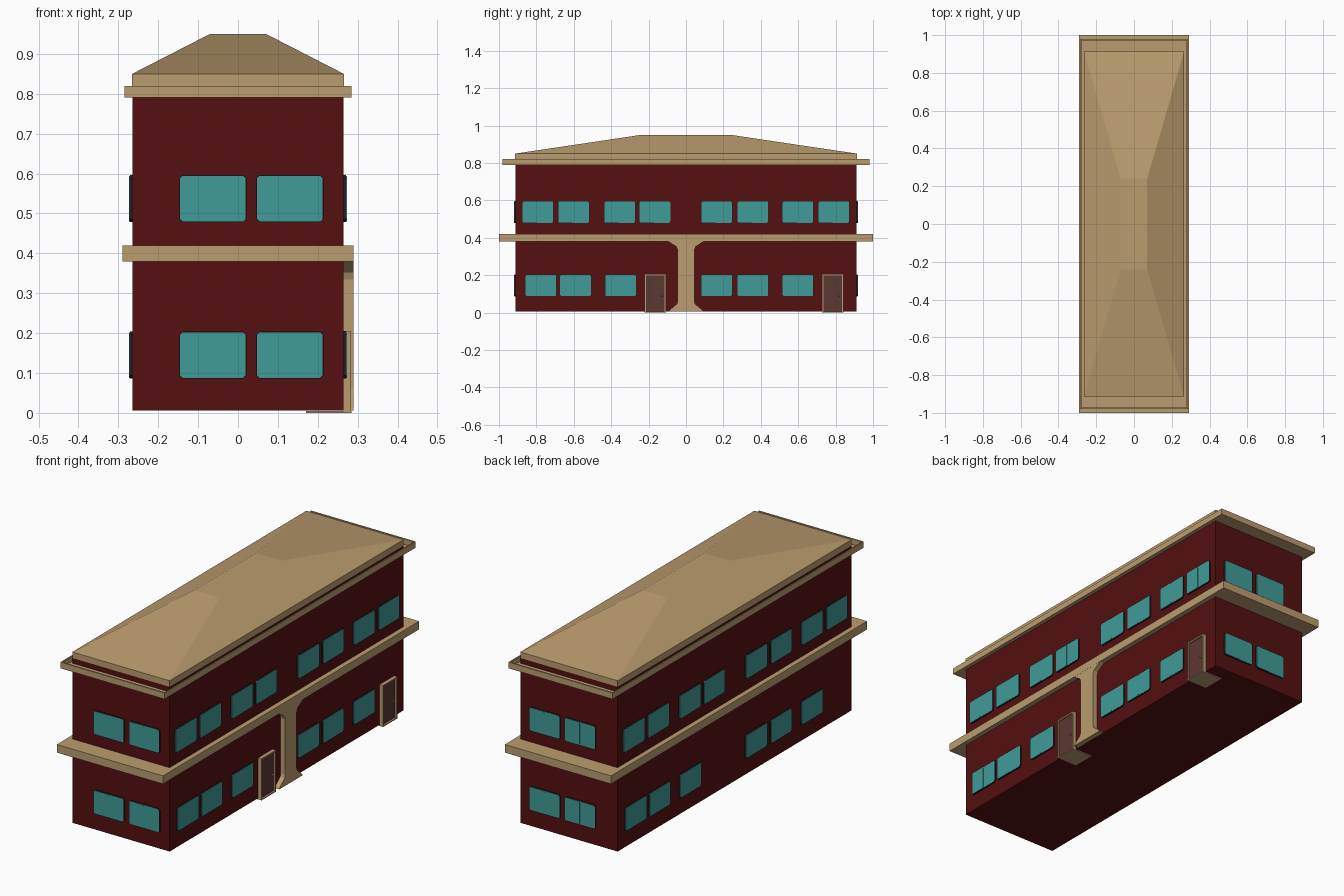
import bpy, bmesh, math
from mathutils import Matrix, Vector

if "Cube" in bpy.data.objects:
    bpy.data.objects.remove(bpy.data.objects["Cube"])

def material(name, rgb):
    m = bpy.data.materials.new(name)
    m.diffuse_color = (*rgb, 1)
    m.use_nodes = True
    m.node_tree.nodes["Principled BSDF"].inputs["Base Color"].default_value = m.diffuse_color
    return m

RED = material("dark red wall", (0.09, 0.005, 0.005))
TAN = material("tan trim", (0.50, 0.335, 0.16))
TEAL = material("teal glass", (0.05, 0.33, 0.31))
DARK = material("dark frame", (0.02, 0.012, 0.018))
BROWN = material("brown door", (0.105, 0.04, 0.032))
BRASS = material("pale knob", (0.35, 0.28, 0.2))

HX, HY = 0.265, 0.912  # half size of the walls

def finish(name, bm, mat):
    bmesh.ops.recalc_face_normals(bm, faces=bm.faces)
    me = bpy.data.meshes.new(name)
    bm.to_mesh(me)
    bm.free()
    me.materials.append(mat)
    ob = bpy.data.objects.new(name, me)
    bpy.context.collection.objects.link(ob)
    return ob

def box(name, lo, hi, mat, top_scale=(1, 1)):
    """Box between two corners; top_scale tapers its top about the origin."""
    bm = bmesh.new()
    bmesh.ops.create_cube(bm, size=1)
    for v in bm.verts:
        up = v.co.z > 0
        v.co = Vector([l + (c + 0.5) * (h - l) for c, l, h in zip(v.co, lo, hi)])
        if up:
            v.co.x *= top_scale[0]
            v.co.y *= top_scale[1]
    return finish(name, bm, mat)

def plate(name, outline, d0, d1, wall, mat):
    """Extrude a (u, z) outline outwards from a wall, from depth d0 to d1."""
    bm = bmesh.new()
    face = bm.faces.new([bm.verts.new((u, -d0, z)) for u, z in outline])
    new = bmesh.ops.extrude_face_region(bm, geom=[face])["geom"]
    bmesh.ops.translate(bm, vec=(0, d0 - d1, 0),
                        verts=[g for g in new if isinstance(g, bmesh.types.BMVert)])
    bm.transform(wall)
    return finish(name, bm, mat)

def rect(u0, u1, z0, z1, c=0):
    if not c:
        return [(u0, z0), (u1, z0), (u1, z1), (u0, z1)]
    return [(u0 + c, z0), (u1 - c, z0), (u1, z0 + c), (u1, z1 - c),
            (u1 - c, z1), (u0 + c, z1), (u0, z1 - c), (u0, z0 + c)]

def wall_matrix(angle, distance):
    return Matrix.Rotation(math.radians(angle), 4, 'Z') @ Matrix.Translation((0, -distance, 0))

FRONT, RIGHT = wall_matrix(0, HY), wall_matrix(90, HX)
BACK, LEFT = wall_matrix(180, HY), wall_matrix(-90, HX)

# main body, floor band and roof
box("walls", (-HX, -HY, 0.006), (HX, HY, 0.82), RED)
box("floor_band", (-0.29, -1, 0.38), (0.29, 1, 0.42), TAN)
box("roof_fascia", (-HX - 0.001, -HY - 0.001, 0.82), (HX + 0.001, HY + 0.001, 0.85), TAN)
box("hip_roof", (-HX, -HY, 0.85), (HX, HY, 0.95), TAN, (0.07 / HX, 0.24 / HY))

# open gutter around the eaves: floor plus four rims
box("gutter_floor", (-0.285, -0.98, 0.79), (0.285, 0.98, 0.794), TAN)
for s, side in ((-1, "left"), (1, "right")):
    x = sorted((s * 0.285, s * 0.279))
    box("gutter_rim_" + side, (x[0], -0.98, 0.79), (x[1], 0.98, 0.82), TAN)
for s, side in ((-1, "front"), (1, "back")):
    y = sorted((s * 0.98, s * 0.972))
    box("gutter_rim_" + side, (-0.285, y[0], 0.79), (0.285, y[1], 0.82), TAN)

# windows: dark frame and two sliding sashes
def window(name, u, z, wall):
    w, h = 0.168, 0.118
    plate(name + "_frame", rect(u, u + w, z, z + h, 0.008), 0, 0.006, wall, DARK)
    mid, e = u + w / 2, 0.002
    plate(name + "_sash_a", rect(u + e, mid, z + e, z + h - e, 0.006), 0, 0.0085, wall, TEAL)
    plate(name + "_sash_b", rect(mid, u + w - e, z + e, z + h - e, 0.006), 0, 0.007, wall, TEAL)
    plate(name + "_sash_joint", rect(mid - 0.01, mid + 0.01, z + e, z + h - e), 0, 0.0068, wall, TEAL)

LOWER_Z, UPPER_Z = 0.086, 0.478
long_lower = (-0.86, -0.675, -0.434, 0.08, 0.273, 0.514)
long_upper = (-0.876, -0.685, -0.438, -0.25, 0.08, 0.273, 0.514, 0.706)
for side, wall, lower, upper in (
        ("front", FRONT, (-0.147, 0.046), (-0.147, 0.046)),
        ("back", BACK, (-0.214, -0.021), (-0.214, -0.021)),
        ("right", RIGHT, long_lower, long_upper),
        ("left", LEFT, long_lower, long_upper)):
    for row, z, places in (("lower", LOWER_Z, lower), ("upper", UPPER_Z, upper)):
        for i, u in enumerate(places):
            window(f"{side}_{row}_window_{i + 1}", u, z, wall)

# flared pilaster on the right wall
half = [(0.092, 0.006), (0.085, 0.016), (0.05, 0.045), (0.045, 0.06),
        (0.045, 0.335), (0.052, 0.352), (0.082, 0.372), (0.095, 0.38)]
plate("pilaster", half + [(-u, z) for u, z in reversed(half)], 0, 0.0245, RIGHT, TAN)

# doors with surround, knob and doorstep
for i, u in enumerate((-0.222, 0.727)):
    n = f"door_{i + 1}"
    w, t, top = 0.114, 0.007, 0.205
    surround = [(u, 0.004), (u + t, 0.004), (u + t, top - t), (u + w - t, top - t),
                (u + w - t, 0.004), (u + w, 0.004), (u + w, top), (u, top)]
    plate(n + "_surround", surround, 0, 0.018, RIGHT, TAN)
    plate(n + "_leaf", rect(u + t, u + w - t, 0.004, top - t), 0, 0.010, RIGHT, BROWN)
    box(n + "_step", (0.17, u, 0), (0.284, u + w, 0.005), TAN)
    bm = bmesh.new()
    bmesh.ops.create_uvsphere(bm, u_segments=10, v_segments=6, radius=0.005)
    bmesh.ops.translate(bm, verts=bm.verts, vec=(HX + 0.014, u + w - 0.022, 0.09))
    finish(n + "_knob", bm, BRASS)
